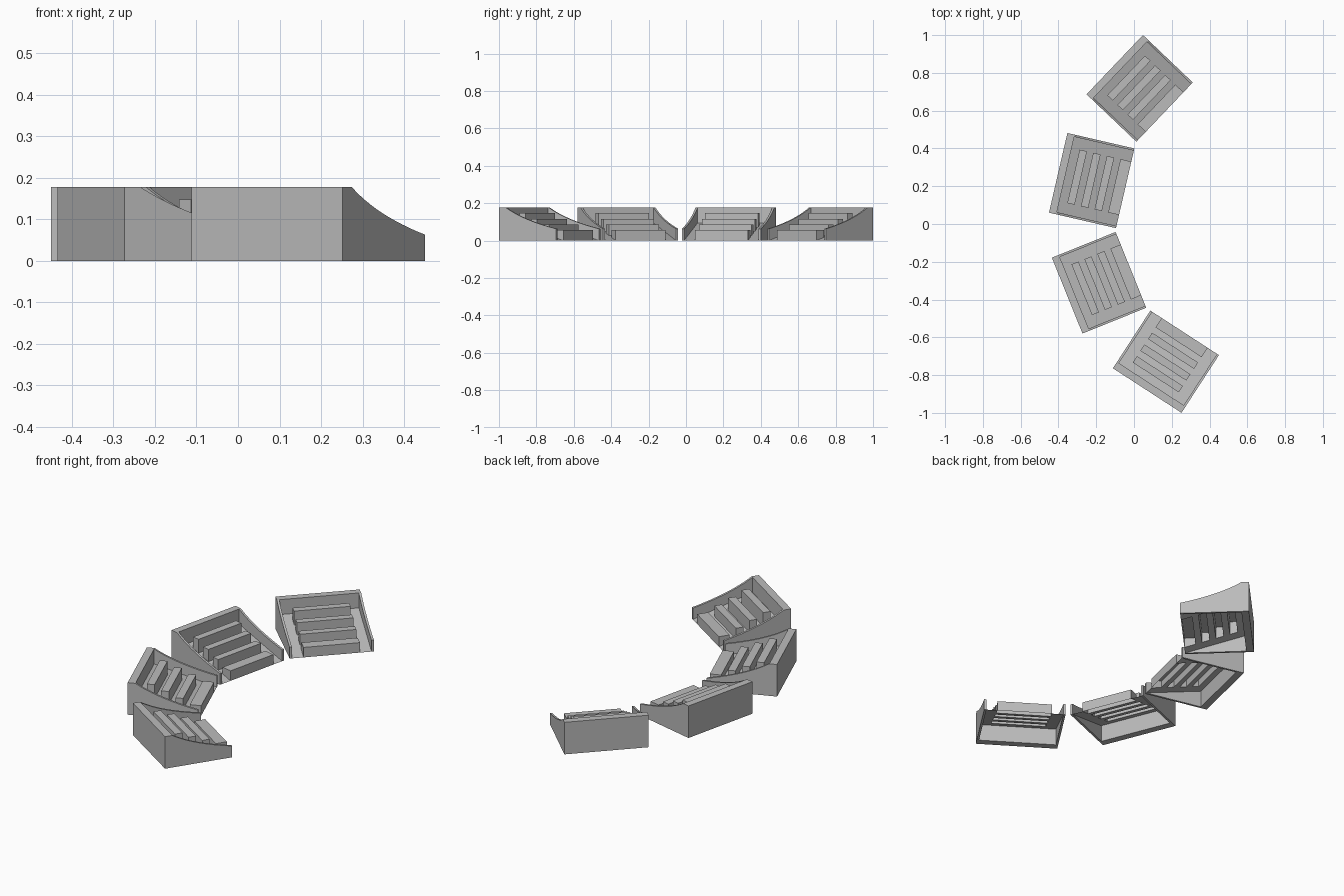
import bpy, bmesh
from math import radians
from mathutils import Matrix

cube = bpy.data.objects.get("Cube")
if cube:
    bpy.data.objects.remove(cube, do_unlink=True)

DEPTH, WIDTH, HEIGHT = 0.364, 0.433, 0.178
BACK, SIDE, LIP = 0.04, 0.012, 0.063
BENCH_HALF = 0.145
FLOOR_TOP = 0.095

grey = bpy.data.materials.new("concrete_grey")
grey.use_nodes = True
colour = (0.5, 0.5, 0.5, 1)
grey.diffuse_color = colour
grey.node_tree.nodes["Principled BSDF"].inputs["Base Color"].default_value = colour


def finish(bm, name, place):
    mesh = bpy.data.meshes.new(name)
    bm.to_mesh(mesh)
    bm.free()
    mesh.materials.append(grey)
    obj = bpy.data.objects.new(name, mesh)
    obj.matrix_world = place
    bpy.context.collection.objects.link(obj)


def extrude_profile(name, profile, y0, y1, place):
    """Extrude a depth/height outline across the stand."""
    bm = bmesh.new()
    face = bm.faces.new([bm.verts.new((d, y0, z)) for d, z in profile])
    new = bmesh.ops.extrude_face_region(bm, geom=[face])["geom"]
    bmesh.ops.translate(bm, vec=(0, y1 - y0, 0),
                        verts=[v for v in new if isinstance(v, bmesh.types.BMVert)])
    bmesh.ops.recalc_face_normals(bm, faces=bm.faces)
    finish(bm, name, place)


def side_profile(steps=12):
    """Side wall outline with a concave top edge."""
    pts = [(DEPTH, 0), (BACK, 0)]
    for i in range(steps + 1):
        s = i / steps
        a, b, c = (1 - s) ** 2, 2 * s * (1 - s), s * s
        pts.append((a * BACK + b * 0.153 + c * DEPTH,
                    a * HEIGHT + b * 0.108 + c * LIP))
    return pts


def floor_z(d):
    return FLOOR_TOP * (DEPTH - d) / (DEPTH - BACK)


def seating(name, place):
    """Sloped floor sheet with hollow benches rising from it."""
    bm = bmesh.new()

    def quad(*pts):
        bm.faces.new([bm.verts.new(p) for p in pts])

    def floor(d0, d1, y0, y1):
        quad((d0, y0, floor_z(d0)), (d1, y0, floor_z(d1)),
             (d1, y1, floor_z(d1)), (d0, y1, floor_z(d0)))

    edge, h = WIDTH / 2 - SIDE, BENCH_HALF
    floor(BACK, DEPTH, -edge, -h)
    floor(BACK, DEPTH, h, edge)
    last = BACK
    for i in range(4):
        a = 0.083 + 0.074 * i
        b = DEPTH if i == 3 else a + 0.04
        top = 0.147 - 0.0305 * i
        floor(last, a, -h, h)
        quad((a, -h, top), (b, -h, top), (b, h, top), (a, h, top))
        quad((b, -h, floor_z(b)), (b, h, floor_z(b)), (b, h, top), (b, -h, top))
        quad((a, h, floor_z(a)), (a, -h, floor_z(a)), (a, -h, top), (a, h, top))
        quad((a, -h, floor_z(a)), (b, -h, floor_z(b)), (b, -h, top), (a, -h, top))
        quad((b, h, floor_z(b)), (a, h, floor_z(a)), (a, h, top), (b, h, top))
        last = b
    bmesh.ops.remove_doubles(bm, verts=bm.verts, dist=0.0001)
    finish(bm, name, place)


# Four stands set around an arc: centre x, centre y, facing angle
stands = [(0.03, 0.718, -43.6), (-0.224, 0.23, -13),
          (-0.185, -0.311, 22), (0.169, -0.729, 57)]
for n, (x, y, angle) in enumerate(stands, 1):
    place = (Matrix.Translation((x, y, 0)) @ Matrix.Rotation(radians(angle), 4, 'Z')
             @ Matrix.Translation((-DEPTH / 2, 0, 0)))
    w = WIDTH / 2
    extrude_profile(f"back_wall_{n}", [(0, 0), (BACK, 0), (BACK, HEIGHT), (0, HEIGHT)],
                    -w, w, place)
    extrude_profile(f"right_side_wall_{n}", side_profile(), -w, -w + SIDE, place)
    extrude_profile(f"left_side_wall_{n}", side_profile(), w - SIDE, w, place)
    seating(f"benches_{n}", place)
